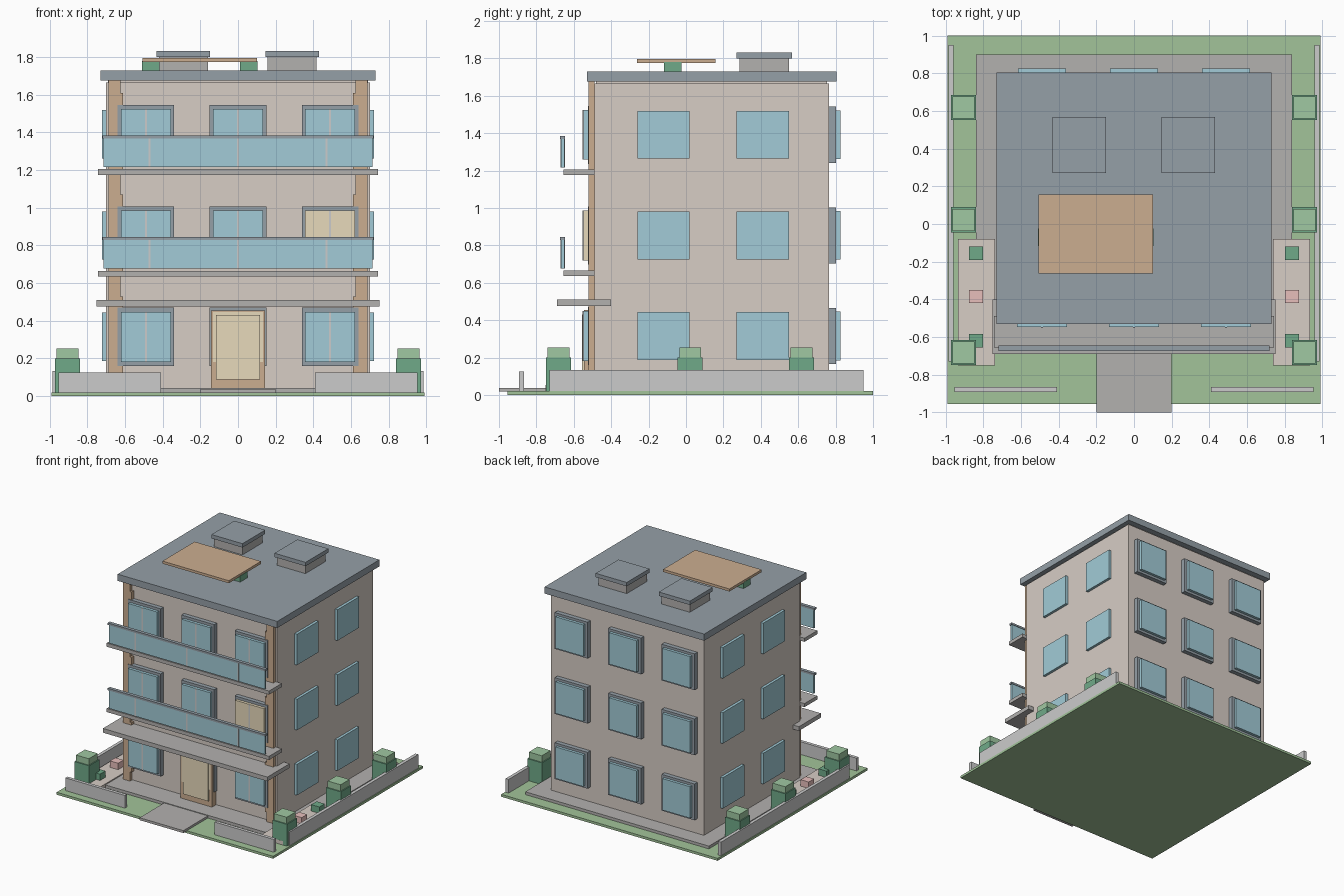
import bpy

if "Cube" in bpy.data.objects:
    bpy.data.objects.remove(bpy.data.objects["Cube"])

COLORS = {
    "wall": (0.68, 0.61, 0.56, 1), "wood": (0.60, 0.42, 0.28, 1),
    "slate": (0.30, 0.35, 0.39, 1), "glass": (0.36, 0.60, 0.68, 1),
    "lit": (0.80, 0.70, 0.50, 1), "lawn": (0.36, 0.55, 0.32, 1),
    "leaf_dark": (0.16, 0.40, 0.25, 1), "leaf_light": (0.35, 0.58, 0.36, 1),
    "white": (0.82, 0.82, 0.80, 1), "pink": (0.80, 0.52, 0.50, 1),
    "stone": (0.45, 0.44, 0.43, 1),
}
MATS = {}
for key, col in COLORS.items():
    MATS[key] = bpy.data.materials.new(key)
    MATS[key].diffuse_color = col


def box(name, x, y, z, mat):
    """Box from (min, max) ranges on each axis."""
    bpy.ops.mesh.primitive_cube_add(
        size=1, location=[(a + b) / 2 for a, b in (x, y, z)])
    ob = bpy.context.object
    ob.name = name
    ob.scale = [b - a for a, b in (x, y, z)]
    bpy.ops.object.transform_apply(location=False, rotation=False, scale=True)
    ob.data.materials.append(MATS[mat])
    return ob


def pair(name, x, y, z, mat):
    """The same box on the right and mirrored on the left."""
    box(name + "_right", x, y, z, mat)
    box(name + "_left", (-x[1], -x[0]), y, z, mat)


def around(c, half):
    return (c - half, c + half)


# Plot, plinth and path
box("lawn", (-0.99, 0.99), (-0.955, 1.0), (0, 0.02), "lawn")
box("plinth", (-0.84, 0.84), (-0.68, 0.90), (0.015, 0.043), "stone")
box("entrance_path", (-0.2, 0.2), (-1.0, -0.66), (0.018, 0.038), "stone")

# Main block and roof
box("building_body", (-0.70, 0.70), (-0.49, 0.765), (0.04, 1.665), "wall")
box("roof_neck", (-0.69, 0.69), (-0.48, 0.755), (1.66, 1.68), "wall")
box("roof_slab", (-0.73, 0.73), (-0.53, 0.805), (1.675, 1.73), "slate")

# Timber posts on the front corners
pair("corner_post", (0.625, 0.687), (-0.52, -0.488), (0.04, 1.675), "wood")
for i in range(3):
    z0 = 0.04 + 0.54 * i
    pair(f"post_trim_{i}", (0.61, 0.63), (-0.52, -0.488),
         (z0 + 0.08, z0 + 0.49), "wood")

# Windows, floor by floor
for floor in range(3):
    zc = 0.315 + 0.538 * floor
    for col in (-1, 0, 1):
        xc = 0.489 * col
        tag = f"{floor}_{col + 1}"
        lit = (floor, col) in ((1, 1), (0, 0))
        box("front_frame_" + tag, around(xc, 0.15), (-0.525, -0.488),
            around(zc, 0.155), "slate")
        box("front_glass_" + tag, around(xc, 0.132), (-0.548, -0.52),
            around(zc, 0.133), "lit" if lit else "glass")
        if (floor, col) != (0, 0):
            box("front_mullion_" + tag, around(xc, 0.006), (-0.553, -0.54),
                around(zc, 0.133), "white")
        box("back_frame_" + tag, around(xc, 0.15), (0.76, 0.802),
            around(zc, 0.15), "slate")
        box("back_glass_" + tag, around(xc, 0.127), (0.80, 0.825),
            around(zc, 0.13), "glass")
    for yc in (-0.12, 0.41):
        pair(f"side_window_{floor}", (0.69, 0.722), around(yc, 0.14),
             around(zc, 0.128), "glass")

# Entrance door
box("door_surround", (-0.143, 0.143), (-0.545, -0.49), (0.043, 0.455), "wood")
box("door_panel", (-0.116, 0.116), (-0.556, -0.54), (0.088, 0.43), "lit")

# Entrance canopy and the two balconies
box("canopy", (-0.752, 0.752), (-0.69, -0.40), (0.475, 0.51), "stone")
for i, z in enumerate((0.635, 1.175)):
    box(f"balcony_slab_{i}", (-0.742, 0.742), (-0.655, -0.488),
        (z, z + 0.03), "stone")
    box(f"balcony_glass_{i}", (-0.713, 0.713), (-0.667, -0.65),
        (z + 0.042, z + 0.198), "glass")
    box(f"balcony_rail_{i}", (-0.72, 0.72), (-0.674, -0.646),
        (z + 0.194, z + 0.21), "slate")
    for x in (-0.47, 0, 0.47):
        box(f"balcony_post_{i}", around(x, 0.006), (-0.671, -0.648),
            (z + 0.042, z + 0.196), "white")

# Rooftop vents
for xc in (-0.29, 0.287):
    box("vent_base", around(xc, 0.13), (0.285, 0.55), (1.725, 1.805), "stone")
    box("vent_cap", around(xc, 0.142), (0.27, 0.567), (1.80, 1.832), "slate")

# Roof terrace shade on planters
box("terrace_shade", (-0.507, 0.10), (-0.263, 0.157), (1.775, 1.796), "wood")
for xc in (-0.463, 0.057):
    box("terrace_planter", around(xc, 0.046), (-0.118, -0.025),
        (1.725, 1.78), "leaf_dark")

# Garden walls
pair("side_garden_wall", (0.957, 0.984), (-0.73, 0.95), (0.015, 0.133), "white")
pair("front_garden_wall", (0.41, 0.953), (-0.893, -0.866), (0.015, 0.125), "white")

# Side beds with small plants
pair("side_bed", (0.737, 0.935), (-0.75, -0.08), (0.015, 0.052), "wall")
for yc, mat in ((-0.155, "leaf_dark"), (-0.385, "pink"), (-0.62, "leaf_dark")):
    pair("bed_plant", (0.803, 0.877), around(yc, 0.035), (0.045, 0.105), mat)

# Stepped shrubs along the sides
for yc in (-0.682, 0.022, 0.618):
    pair("shrub_base", (0.838, 0.972), around(yc, 0.067), (0.02, 0.20), "leaf_dark")
    pair("shrub_top", (0.846, 0.964), around(yc, 0.058), (0.195, 0.253), "leaf_light")

for m in bpy.data.materials:
    if m.users and not m.is_grease_pencil:
        m.use_nodes = True
        m.node_tree.nodes["Principled BSDF"].inputs["Base Color"].default_value = m.diffuse_color
